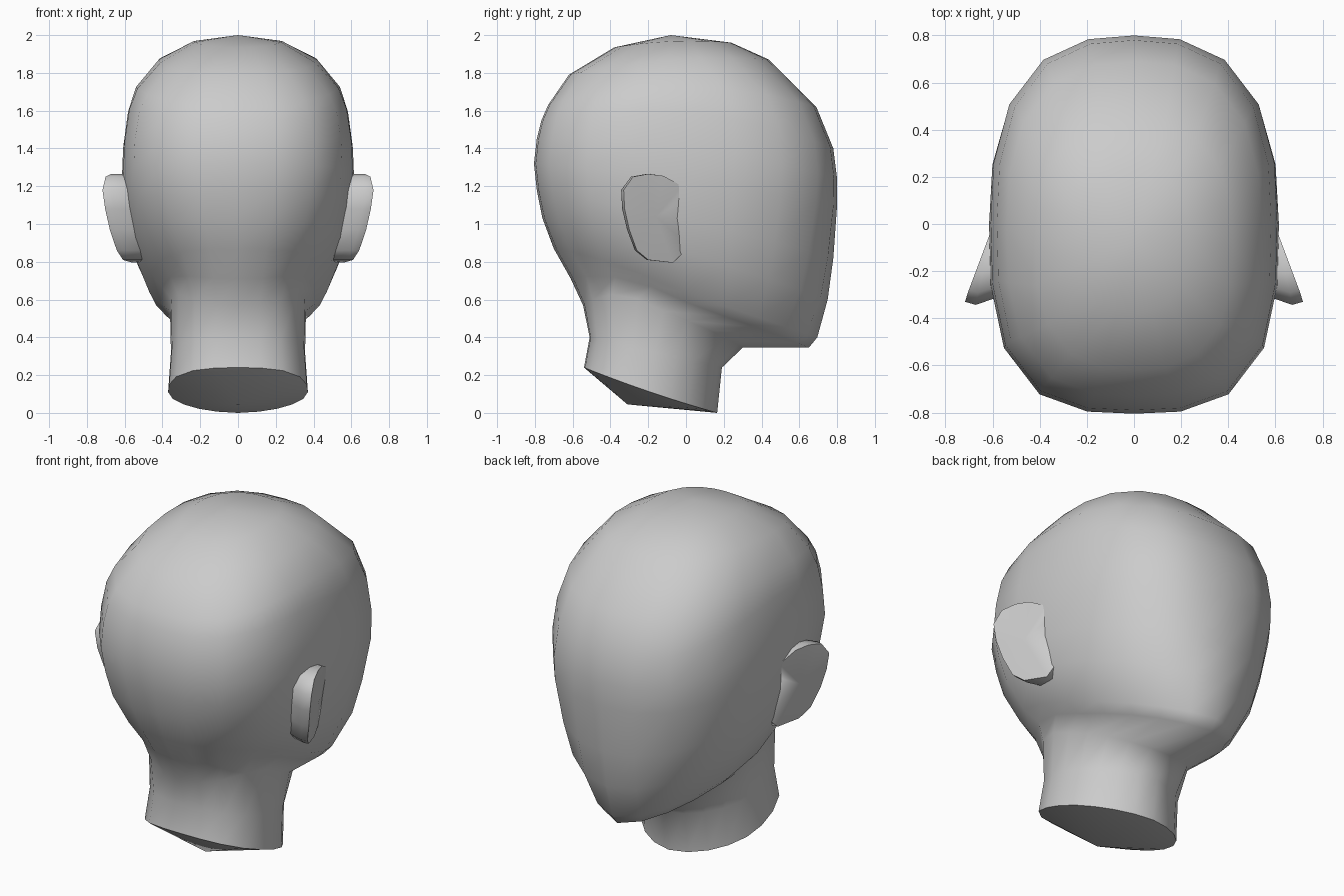
import bpy, bmesh, math

if "Cube" in bpy.data.objects:
    bpy.data.objects.remove(bpy.data.objects["Cube"])

SIDES = 20


def finish(name, bm, rims=()):
    bmesh.ops.recalc_face_normals(bm, faces=bm.faces)
    for e in bm.edges:
        on_rim = all(v in rims for v in e.verts)
        e.smooth = not on_rim and e.calc_face_angle(0) < math.radians(62)
    for f in bm.faces:
        f.smooth = True
    mesh = bpy.data.meshes.new(name)
    bm.to_mesh(mesh)
    bm.free()
    obj = bpy.data.objects.new(name, mesh)
    bpy.context.collection.objects.link(obj)
    return obj


def bridge(bm, a, b):
    n = len(a)
    for i in range(n):
        j = (i + 1) % n
        bm.faces.new((a[i], a[j], b[j], b[i]))


def fan(bm, ring, point):
    tip = bm.verts.new(point)
    for i in range(len(ring)):
        bm.faces.new((ring[i], ring[(i + 1) % len(ring)], tip))


def tilted_ring(bm, back, front, width, n_back, n_front, lift, skew=0):
    # Superellipse running from a back point to a front point
    verts = []
    for i in range(SIDES):
        t = 2 * math.pi * i / SIDES
        s, c = math.sin(t), -math.cos(t)
        n = n_front if c > 0 else n_back
        r = (abs(s) ** n + abs(c) ** n) ** (1 / n)
        x, u = width * s / r, c / r
        k = (u + 1) / 2
        y = back[0] + (front[0] - back[0]) * k
        z = back[1] + (front[1] - back[1]) * k
        z += (1 - u * u) * (lift + skew * max(0, .1 - u))
        verts.append(bm.verts.new((x if abs(s) > 1e-6 else 0, y, z)))
    return verts


# Head and neck: back (y, z), front (y, z), half width, back/front squareness,
# lift of the sides, extra lift of the rear sides
rings = [
    ((-.54, .24), (.165, 0), .37, 2.8, 1.8, -.01),
    ((-.51, .40), (.19, .24), .355, 2.8, 1.8, 0),
    ((-.545, .57), (.30, .345), .36, 2.7, 1.8, .07, .13),
    ((-.61, .71), (.65, .345), .41, 2.6, 1.65, .04, .12),
    ((-.70, .87), (.695, .40), .47, 2.6, 1.65, .0, .06),
    ((-.76, 1.03), (.75, .60), .555, 2.8, 2.0, .03, .03),
    ((-.79, 1.18), (.78, .82), .592, 2.9, 2.2, .02),
    ((-.805, 1.32), (.80, 1.10), .615, 3.0, 2.5, .02),
    ((-.79, 1.45), (.80, 1.24), .608, 3.0, 2.6, .06),
    ((-.765, 1.55), (.78, 1.40), .582, 3.0, 2.6, .12),
    ((-.73, 1.63), (.69, 1.62), .54, 2.9, 2.6, .10),
    ((-.62, 1.79), (.44, 1.87), .42, 2.6, 2.5, .04),
    ((-.38, 1.935), (.24, 1.96), .235, 2.3, 2.4, .02),
]
bm = bmesh.new()
loops = [tilted_ring(bm, *r) for r in rings]
for a, b in zip(loops, loops[1:]):
    bridge(bm, a, b)
fan(bm, loops[-1], (0, -.08, 2.0))
fan(bm, loops[0], (0, -.31, .045))
finish("head", bm, loops[0])

# Ears: wedge flaring outwards to the back, front edge sunk into the head
outline = [(.02, 1.14), (-.02, 1.20), (-.12, 1.255), (-.20, 1.265), (-.28, 1.25),
           (-.33, 1.18), (-.325, 1.08), (-.30, .97), (-.26, .86),
           (-.20, .81), (-.07, .795), (.02, .88)]


def head_side(z):
    return .61 - .12 * max(0, 1.2 - z) - .08 * max(0, 1.0 - z)


def ear(name, side):
    bm = bmesh.new()
    outer, rim, root = [], [], []
    for y, z in outline:
        flare = max(0, -y)
        x = head_side(z) - .014 + .375 * flare - (.01 if y > 0 else 0)
        outer.append(bm.verts.new((side * x, y, z)))
        rim.append(bm.verts.new((side * (x - .14 * flare), y - .04 * flare, z)))
        root.append(bm.verts.new((side * (head_side(z) - .05), y * .92, z)))
    bridge(bm, outer, rim)
    bridge(bm, rim, root)
    fan(bm, outer, (side * .642, -.16, 1.04))
    finish(name, bm)


ear("right_ear", 1)
ear("left_ear", -1)
